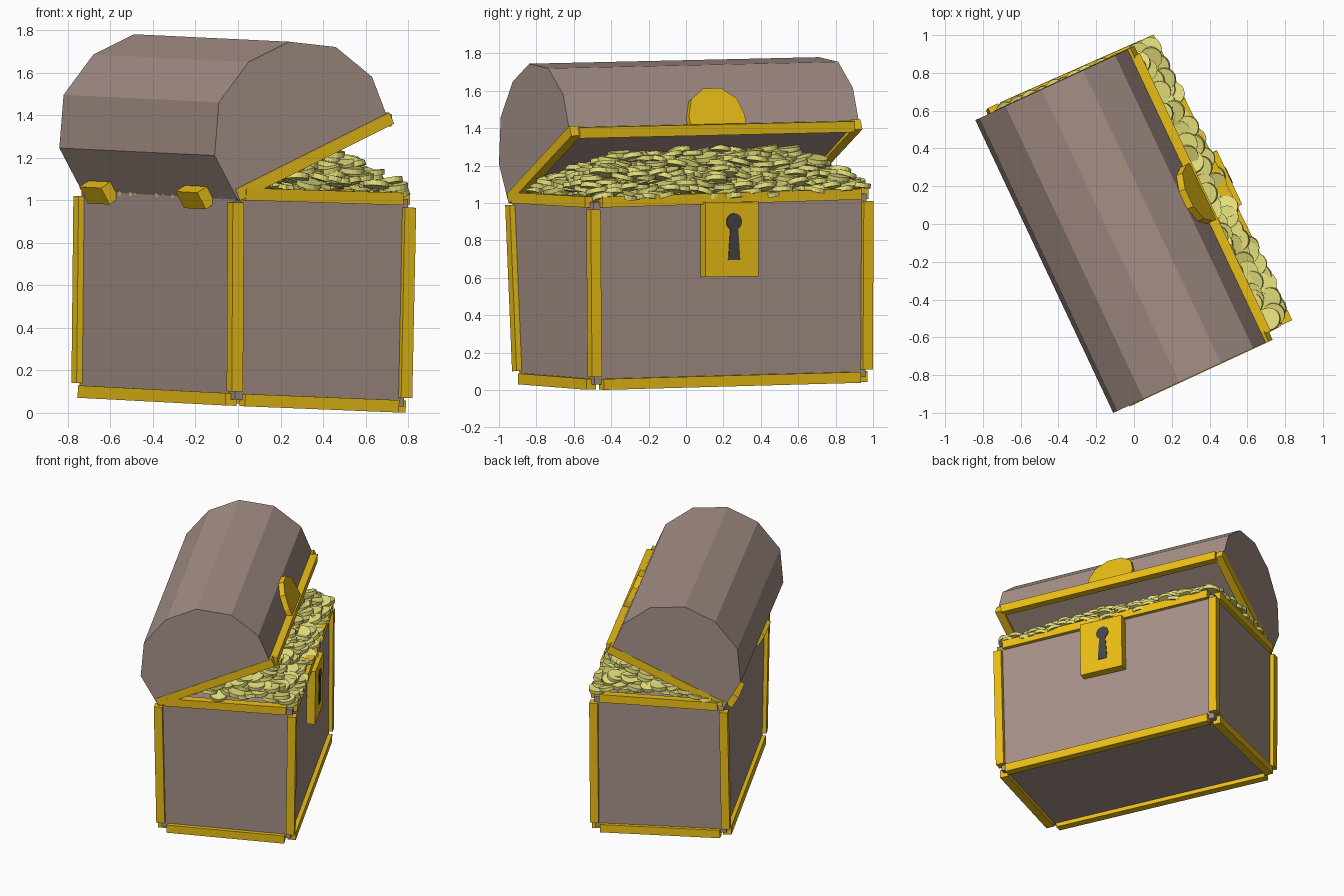
import bpy, bmesh, math, random
from mathutils import Vector as V, Matrix

if "Cube" in bpy.data.objects:
    bpy.data.objects.remove(bpy.data.objects["Cube"])

random.seed(4)


def mat(name, rgb):
    m = bpy.data.materials.new(name)
    m.diffuse_color = (*rgb, 1)
    m.use_nodes = True
    m.node_tree.nodes["Principled BSDF"].inputs["Base Color"].default_value = m.diffuse_color
    return m


wood = mat("wood", (0.38, 0.28, 0.245))
gold = mat("gold", (0.83, 0.52, 0.008))
coin_gold = mat("coin_gold", (0.78, 0.74, 0.2))
dark = mat("dark", (0.06, 0.06, 0.065))


def finish(name, bm, m):
    bmesh.ops.recalc_face_normals(bm, faces=bm.faces)
    me = bpy.data.meshes.new(name)
    bm.to_mesh(me)
    bm.free()
    me.materials.append(m)
    ob = bpy.data.objects.new(name, me)
    bpy.context.collection.objects.link(ob)
    return ob


def prism(name, pts, offset, m):
    """Closed outline extruded along an offset."""
    bm = bmesh.new()
    f = bm.faces.new([bm.verts.new(p) for p in pts])
    r = bmesh.ops.extrude_face_region(bm, geom=[f], use_keep_orig=True)
    bmesh.ops.translate(bm, vec=offset, verts=[e for e in r["geom"] if isinstance(e, bmesh.types.BMVert)])
    return finish(name, bm, m)


def strip(name, a, b, ref, m=gold, w=0.058, h=0.058, gap=0.04):
    """Bar from a to b; w is its size along ref, h its size across."""
    a, b = V(a), V(b)
    x = (b - a).normalized()
    z = x.cross(ref).normalized()
    y = z.cross(x)
    rot = Matrix((x, y, z)).transposed().to_4x4()
    bm = bmesh.new()
    size = Matrix.Diagonal(((b - a).length - 2 * gap, w, h, 1))
    bmesh.ops.create_cube(bm, size=1, matrix=Matrix.Translation((a + b) / 2) @ rot @ size)
    return finish(name, bm, m)


# Chest directions: out of the front, and along the length
out = V((0.906, 0.424, -0.037)).normalized()
side = V((-0.427, 0.904, 0.022)).normalized()

# Body: slightly crooked box, corners run back-left, back-right, front-right, front-left
bot = [V(p) for p in ((-0.745, 0.585, 0.10), (-0.015, -0.89, 0.062), (0.78, -0.488, 0.03), (0.085, 0.96, 0.07))]
top = [V(p) for p in ((-0.735, 0.60, 1.06), (-0.01, -0.93, 1.03), (0.80, -0.495, 1.005), (0.09, 0.965, 1.05))]
bm = bmesh.new()
vb = [bm.verts.new(p) for p in bot]
vt = [bm.verts.new(p) for p in top]
bm.faces.new(vb)
bm.faces.new(vt)
for i in range(4):
    j = (i + 1) % 4
    bm.faces.new((vb[i], vb[j], vt[j], vt[i]))
finish("chest_body", bm, wood)

# Gold edging on the body (no bar under the lid hinge line)
for i in range(4):
    j = (i + 1) % 4
    ref = side if i % 2 else out
    strip(f"corner_post_{i}", bot[i], top[i], out)
    strip(f"bottom_edge_{i}", bot[i], bot[j], ref)
    if i:
        strip(f"top_edge_{i}", top[i], top[j], ref)

# Lid: faceted barrel, profile given as x and z on the near end
span = V((-0.73, 1.55, 0.035))


def lid_pt(x, z, t=0.0):
    return V((x, -1.0 + 0.463 * (x + 0.11), z)) + span * t


profile = [(0.0, 1.0), (-0.11, 1.21), (-0.09, 1.46), (0.05, 1.65), (0.24, 1.745), (0.46, 1.72), (0.63, 1.58), (0.71, 1.37)]
prism("lid", [lid_pt(*p) for p in profile], span, wood)

# Gold edging on the lid rim
for n, t in (("near", 0.015), ("far", 0.985)):
    strip(f"lid_end_edge_{n}", lid_pt(-0.01, 1.02, t), lid_pt(0.73, 1.39, t), side, gap=0.01)
strip("lid_front_edge", lid_pt(0.715, 1.375, 0.02), lid_pt(0.715, 1.375, 0.98), out, gap=0.01)

# Hasp: half-round faceted plate leaning with the lid front
up = (lid_pt(0.63, 1.58) - lid_pt(0.71, 1.37)).normalized()
face_n = side.cross(up).normalized()
if face_n.dot(out) < 0:
    face_n = -face_n
c = lid_pt(0.70, 1.39, 0.505) - face_n * 0.01
pts = []
for k in range(-1, 7):
    a = math.radians(36 * k)
    pts.append(c + side * (0.165 * math.cos(a)) + up * (0.05 + 0.165 * math.sin(a)))
pts = [c + side * 0.165] + pts[1:7] + [c - side * 0.165]
prism("hasp", pts, face_n * 0.05, gold)

# Hinges on the sloping back panel of the lid
back_up = (lid_pt(-0.11, 1.21) - lid_pt(0, 1.0)).normalized()
back_n = back_up.cross(side)
for n, t in (("near", 0.23), ("far", 0.85)):
    p = lid_pt(-0.025, 1.01, t)
    strip(f"hinge_{n}", p - side * 0.12, p + side * 0.12, back_n, w=0.075, h=0.09, gap=0)

# Lock plate with keyhole
front_up = ((top[2] + top[3]) - (bot[2] + bot[3])).normalized()
p0 = top[2].lerp(top[3], 0.49)
strip("lock_plate", p0 - front_up * 0.42 + out * 0.01, p0 - front_up * 0.02 + out * 0.01, out, w=0.10, h=0.315, gap=0)
k0 = p0 - front_up * 0.125 + out * 0.055 + side * 0.012
hole = []
for k in range(13):
    a = math.radians(-60 + 25 * k)
    hole.append((0.046 * math.cos(a), 0.046 * math.sin(a)))
hole += [(-0.035, -0.205), (0.035, -0.205)]
prism("keyhole", [k0 + side * x + front_up * z for x, z in hole], out * 0.01, dark)

# Coins: heap that rises from the rim and stays below the open lid
bm = bmesh.new()
nd, nl = 15, 28
for i in range(nd):
    for j in range(nl):
        s = min(0.985, max(0.06, (i + random.uniform(0.1, 0.9)) / nd))
        w = min(0.98, max(0.02, (j + random.uniform(0.1, 0.9)) / nl))
        p = top[1].lerp(top[2], s).lerp(top[0].lerp(top[3], s), w)
        ends = min(1, min(w, 1 - w) / 0.2)
        h = min(0.40 * s - 0.03, 0.22 * min(1, (1 - s) / 0.33), 0.05 + 0.18 * ends)
        p.z += 0.015 + h + random.uniform(-0.025, 0.02)
        tilt = Matrix.Rotation(random.uniform(-0.3, 0.3), 4, 'X') @ Matrix.Rotation(random.uniform(-0.3, 0.3), 4, 'Y')
        bmesh.ops.create_cone(bm, cap_ends=True, segments=16, radius1=0.06, radius2=0.06, depth=0.025,
                              matrix=Matrix.Translation(p) @ tilt)
finish("coins", bm, coin_gold)
